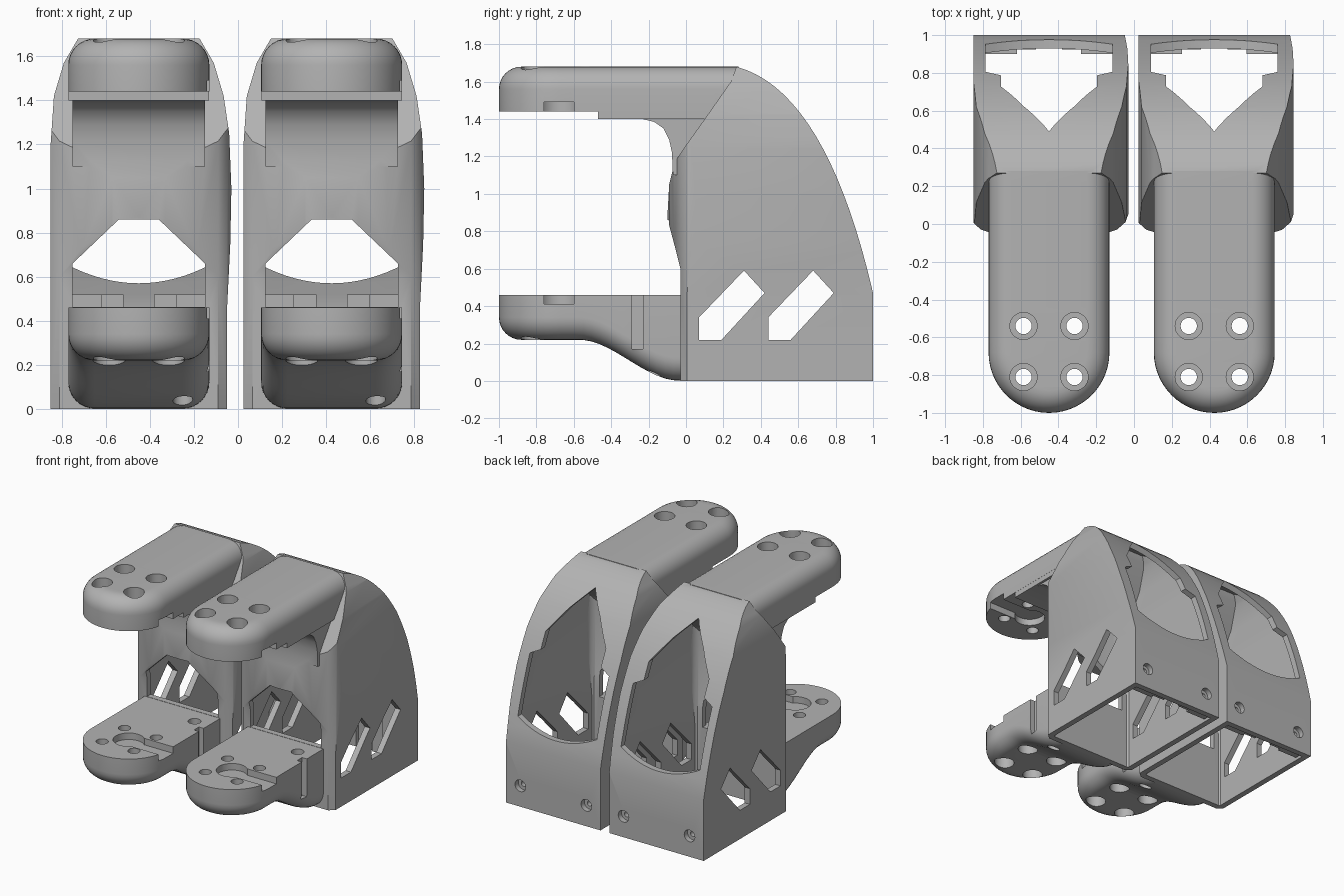
import bpy, bmesh, math
from mathutils import Vector

if "Cube" in bpy.data.objects:
    bpy.data.objects.remove(bpy.data.objects["Cube"])

grey = bpy.data.materials.new("plain grey")
grey.use_nodes = True
grey.diffuse_color = (0.45, 0.45, 0.45, 1)
grey.node_tree.nodes["Principled BSDF"].inputs["Base Color"].default_value = (0.45, 0.45, 0.45, 1)


def finish(bm, name):
    bmesh.ops.remove_doubles(bm, verts=bm.verts, dist=0.0002)
    bmesh.ops.recalc_face_normals(bm, faces=bm.faces)
    mesh = bpy.data.meshes.new(name)
    bm.to_mesh(mesh)
    bm.free()
    mesh.materials.append(grey)
    ob = bpy.data.objects.new(name, mesh)
    bpy.context.collection.objects.link(ob)
    return ob


def prism(name, pts, axis, lo, hi):
    """Extrude a 2D outline along an axis."""
    place = {"x": lambda a, b, t: (t, a, b),
             "y": lambda a, b, t: (a, t, b),
             "z": lambda a, b, t: (a, b, t)}[axis]
    bm = bmesh.new()
    face = bm.faces.new([bm.verts.new(place(a, b, lo)) for a, b in pts])
    out = bmesh.ops.extrude_face_region(bm, geom=[face])
    shift = Vector(place(0, 0, hi - lo))
    bmesh.ops.translate(bm, verts=[v for v in out["geom"] if isinstance(v, bmesh.types.BMVert)], vec=shift)
    return finish(bm, name)


def box(name, x, y, z):
    return prism(name, [(x[0], y[0]), (x[1], y[0]), (x[1], y[1]), (x[0], y[1])], "z", *z)


def cylinder(name, a, b, r, axis, lo, hi, n=32):
    pts = [(a + r * math.cos(math.tau * k / n), b + r * math.sin(math.tau * k / n)) for k in range(n)]
    return prism(name, pts, axis, lo, hi)


def combine(target, other, operation):
    mod = target.modifiers.new("join", "BOOLEAN")
    mod.object, mod.operation, mod.solver = other, operation, "EXACT"
    bpy.context.view_layer.update()
    with bpy.context.temp_override(object=target, active_object=target):
        bpy.ops.object.modifier_apply(modifier=mod.name)
    bpy.data.objects.remove(other)


def inset(pts, d):
    """Move an outline inward by d."""
    n = len(pts)
    area = sum(pts[i - 1][0] * pts[i][1] - pts[i][0] * pts[i - 1][1] for i in range(n))
    s = 1 if area > 0 else -1
    out = []
    for i in range(n):
        p, q, r = (Vector(pts[j % n]) for j in (i - 1, i, i + 1))
        e, f = (q - p).normalized(), (r - q).normalized()
        m, k = Vector((-e.y, e.x)) * s, Vector((-f.y, f.x)) * s
        out.append(tuple(q + (m + k) * d / max(0.5, 1 + m.dot(k))))
    return out


# Outlines of the hollow housing
steps = [k / 18 for k in range(19)]
back_curve = [(0.27 * (1 - t) ** 2 + 1.5 * t * (1 - t) + t * t,
               1.68 * (1 - t) ** 2 + 3.1 * t * (1 - t) + 0.47 * t * t) for t in steps]
side = [(1, 0), (-.03, 0), (-.03, .6), (-.06, .72), (-.1, .87), (-.09, 1.05),
        (-.06, 1.17), (0, 1.26), (.1, 1.4), (.24, 1.6)] + back_curve
front = [(-.4, 0), (.4, 0), (.4, .45), (.415, .75), (.42, 1), (.41, 1.25), (.385, 1.42),
         (.34, 1.57), (.27, 1.69), (-.27, 1.69), (-.34, 1.57), (-.385, 1.42), (-.4, 1.2)]
half = [(.43, 1.01), (.43, .08), (.405, .01), (.36, -.03), (.25, -.065), (.12, -.09)]
plan = half + [(0, -.1)] + [(-x, y) for x, y in reversed(half)]


def housing(name, d):
    s, f, p = side, front, plan
    if d:
        s, f, p = (inset(o, d) for o in (side, front, plan))
        s, f = ([(a, b if b > 0.1 else -0.1) for a, b in o] for o in (s, f))
    ob = prism(name, s, "x", -0.6, 0.6)
    combine(ob, prism("cut", f, "y", -0.5, 1.5), "INTERSECT")
    combine(ob, prism("cut", p, "z", -0.5, 2), "INTERSECT")
    return ob


def arm(name, z, up, end, depth):
    """Round-ended arm whose outer edge is rounded; depth varies with y."""
    r = 0.12
    layers = [(0, 0)] + [(r + r * math.sin(a), r - r * math.cos(a))
                         for a in (math.pi / 2 * k / 8 for k in range(9))]
    bm = bmesh.new()
    rings = []
    for h, i in layers:
        w = 0.32 - i
        line = [(w * math.sin(math.pi / 2 * k / 14), -0.68 - w * math.cos(math.pi / 2 * k / 14)) for k in range(15)]
        line += [(w, -0.68 + (end + 0.68) * k / 16) for k in range(1, 17)]
        pts = line + [(-x, y) for x, y in reversed(line)]
        rings.append([bm.verts.new((x, y, z + up * (h + (depth(y) - 0.24 if h else 0)))) for x, y in pts])
    n = len(rings[0])
    for a, b in zip(rings, rings[1:]):
        for k in range(n):
            bm.faces.new((a[k], a[(k + 1) % n], b[(k + 1) % n], b[k]))
    for ring in (rings[0], rings[-1]):
        for k in range(n // 2 - 1):
            bm.faces.new((ring[k], ring[k + 1], ring[n - 2 - k], ring[n - 1 - k]))
    return finish(bm, name)


def lower_depth(y):
    t = min(1, max(0, (y + 0.57) / 0.53))
    return 0.24 + 0.218 * t * t * (3 - 2 * t)


bracket = housing("left_bracket", 0)

# Upper arm with stepped underside and curved neck, lower arm
combine(bracket, arm("upper_arm", 1.44, 1, 0.28, lambda y: 0.24), "UNION")
combine(bracket, arm("lower_arm", 0.46, -1, 0.02, lower_depth), "UNION")
combine(bracket, box("arm_step", (-.319, .319), (-.47, .15), (1.40, 1.5)), "UNION")
neck = [(.27, 1.1), (-.07, 1.1), (-.075, 1.22), (-.09, 1.29), (-.12, 1.35), (-.17, 1.385), (-.24, 1.402), (.27, 1.5)]
combine(bracket, prism("neck", neck, "x", -.3, .3), "UNION")

# Hollow inside, open underneath
combine(bracket, housing("cavity", 0.045), "DIFFERENCE")

# Thick ribs inside the back wall
for s in (-1, 1):
    for a, b, y in ((.17, .34, .9), (.07, .18, .925)):
        x = sorted((s * a, s * b))
        combine(bracket, box("rib", x, (y, .97), (.01, .52)), "UNION")

# Front window, back opening with pointed top
window = [(-.3, .462), (.3, .462), (.3, .66), (.09, .86), (-.09, .86), (-.3, .66)]
combine(bracket, prism("cut", window, "y", -.3, .3), "DIFFERENCE")
arc = [(.335 * k / 8, .57 + .09 * (k / 8) ** 2) for k in range(-8, 9)]
peak = [(.335, 1.09), (.255, 1.13), (.255, 1.25), (.13, 1.42), (0, 1.56)]
opening = arc + peak + [(-x, z) for x, z in reversed(peak[:-1])]
combine(bracket, prism("cut", opening, "y", .38, 1.3), "DIFFERENCE")

# Slanted slots in both side walls
for y in (0, .37):
    slot = [(.07 + y, .22), (.19 + y, .22), (.42 + y, .47), (.31 + y, .59), (.07 + y, .34)]
    combine(bracket, prism("cut", slot, "x", -.7, .7), "DIFFERENCE")

# Screw holes, counterbores and keyhole recesses in the arms
for x in (-.135, .135):
    for y in (-.54, -.81):
        combine(bracket, cylinder("cut", x, y, .043, "z", -.1, 1.9), "DIFFERENCE")
        combine(bracket, cylinder("cut", x, y, .072, "z", 1.55, 1.8), "DIFFERENCE")
        combine(bracket, cylinder("cut", x, y, .072, "z", .1, .35), "DIFFERENCE")
for lo, hi in ((1.39, 1.49), (.41, .5)):
    combine(bracket, cylinder("cut", 0, -.68, .11, "z", lo, hi), "DIFFERENCE")
    combine(bracket, box("cut", (.03, .5), (-.76, -.6), (lo, hi)), "DIFFERENCE")

# Cable hole and side groove at the root of the lower arm
combine(bracket, cylinder("cut", .2, -.17, .045, "z", -.1, .6), "DIFFERENCE")
combine(bracket, box("cut", (.28, .5), (-.29, -.23), (.17, .6)), "DIFFERENCE")

# Screw holes in the back wall
for x in (-.28, .28):
    combine(bracket, cylinder("cut", x, .16, .045, "y", .96, 1.1, 20), "DIFFERENCE")
    combine(bracket, cylinder("cut", x, .16, .02, "y", .8, 1.1, 16), "DIFFERENCE")

# Smooth shading with sharp edges, then the second copy
bpy.ops.object.select_all(action="DESELECT")
bracket.select_set(True)
bpy.context.view_layer.objects.active = bracket
bpy.ops.object.shade_smooth_by_angle(angle=math.radians(30))
bracket.location.x = 0.425
twin = bracket.copy()
twin.name = "right_bracket"
twin.location.x = -0.45
bpy.context.collection.objects.link(twin)
